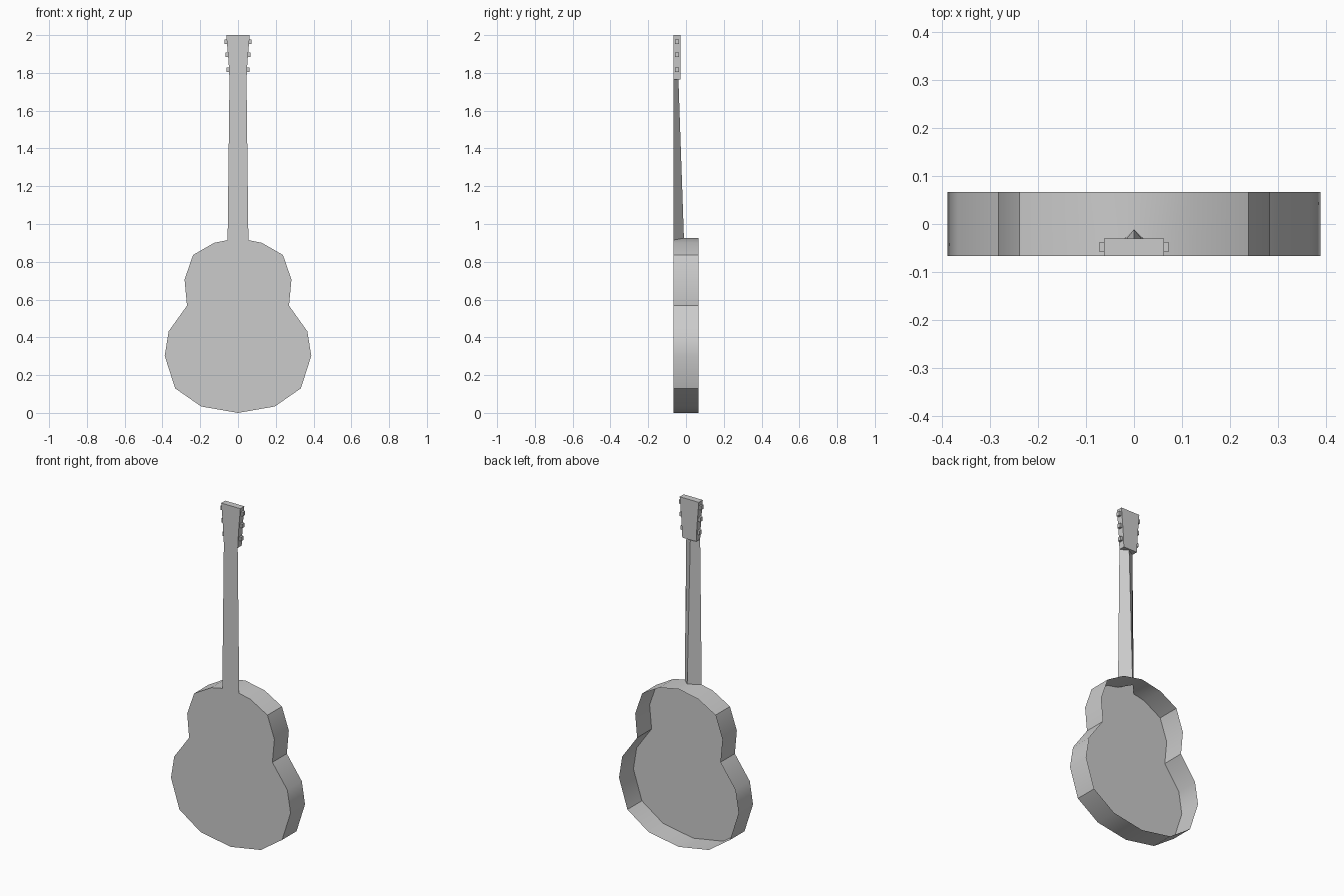
import bpy, bmesh

cube = bpy.data.objects.get("Cube")
if cube:
    bpy.data.objects.remove(cube, do_unlink=True)

grey = bpy.data.materials.new("plain grey")
grey.use_nodes = True
grey.diffuse_color = (0.6, 0.6, 0.6, 1)
grey.node_tree.nodes["Principled BSDF"].inputs["Base Color"].default_value = (0.6, 0.6, 0.6, 1)

FRONT, BACK = -0.067, 0.067


def finish(name, bm):
    """Turn a bmesh into a shaded object."""
    mesh = bpy.data.meshes.new(name)
    bm.to_mesh(mesh)
    bm.free()
    mesh.materials.append(grey)
    obj = bpy.data.objects.new(name, mesh)
    bpy.context.collection.objects.link(obj)
    bpy.ops.object.select_all(action='DESELECT')
    obj.select_set(True)
    bpy.context.view_layer.objects.active = obj
    bpy.ops.object.shade_smooth_by_angle()
    return obj


def mirrored(half):
    """Close a right-hand outline with its mirror image."""
    return half + [(-x, z) for x, z in reversed(half) if x > 0]


def prism(name, outline, y0, y1):
    bm = bmesh.new()
    base = bm.faces.new([bm.verts.new((x, y0, z)) for x, z in outline])
    top = bmesh.ops.extrude_face_region(bm, geom=[base])["geom"]
    verts = [v for v in top if isinstance(v, bmesh.types.BMVert)]
    bmesh.ops.translate(bm, verts=verts, vec=(0, y1 - y0, 0))
    bmesh.ops.recalc_face_normals(bm, faces=bm.faces)
    return finish(name, bm)


# Body and neck: one flat front, an open-backed rim and a V-shaped neck
neck = [(0.045, 1.765), (0.055, 0.915)]
side = [(0.127, 0.90), (0.238, 0.836), (0.283, 0.706), (0.27, 0.568),
        (0.367, 0.432), (0.388, 0.302), (0.333, 0.13), (0.195, 0.034), (0, 0)]
bm = bmesh.new()
front = [bm.verts.new((x, FRONT, z)) for x, z in mirrored(neck + side)]
bm.faces.new(front)
rim = [bm.verts.new((x, BACK, z)) for x, z in mirrored(side)]
shell = front[2:-2]
for i in range(len(rim) - 1):
    bm.faces.new((shell[i], rim[i], rim[i + 1], shell[i + 1]))
heel = bm.verts.new((0, -0.011, 0.925))
spine = bm.verts.new((0, -0.04, 1.765))
crown = bm.verts.new((0, BACK, 0.925))
for top, root, shoulder, edge in ((front[0], front[1], shell[0], rim[0]),
                                  (front[-1], front[-2], shell[-1], rim[-1])):
    bm.faces.new((top, root, heel, spine))
    bm.faces.new((root, shoulder, edge))
    bm.faces.new((root, edge, crown, heel))
bmesh.ops.recalc_face_normals(bm, faces=bm.faces)
bm.faces.ensure_lookup_table()
if bm.faces[0].normal.y > 0:
    bmesh.ops.reverse_faces(bm, faces=bm.faces)
finish("body_and_neck", bm)

# Headstock
prism("headstock", mirrored([(0.062, 2.0), (0.05, 1.86), (0.045, 1.765)]), FRONT, -0.03)

# Tuning pegs
for n, (z, reach) in enumerate(((1.966, 0.072), (1.895, 0.067), (1.817, 0.061))):
    for label, s in (("left", 1), ("right", -1)):
        inner, outer = s * (reach - 0.02), s * reach
        prism(f"{label}_peg_{n + 1}",
              [(inner, z - 0.012), (outer, z - 0.012), (outer, z + 0.012), (inner, z + 0.012)],
              -0.058, -0.037)
